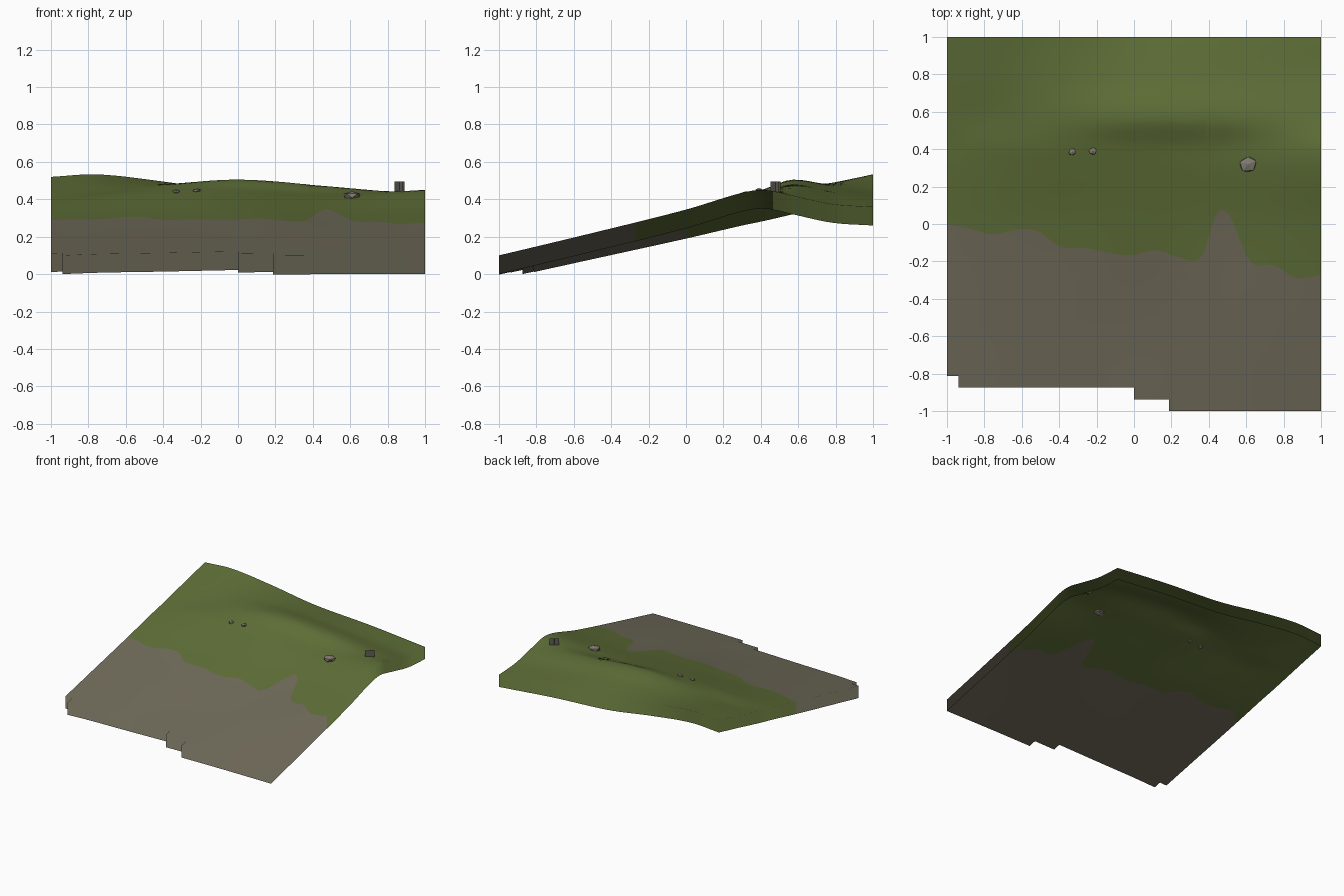
import bpy, bmesh, random
from math import radians
from mathutils import Vector

random.seed(4)
if "Cube" in bpy.data.objects:
    bpy.data.objects.remove(bpy.data.objects["Cube"])


def material(name, rgb):
    m = bpy.data.materials.new(name)
    m.use_nodes = True
    m.diffuse_color = (*rgb, 1)
    m.node_tree.nodes["Principled BSDF"].inputs["Base Color"].default_value = (*rgb, 1)
    return m


grass = material("grass green", (0.117, 0.162, 0.040))
mud = material("mud brown", (0.165, 0.150, 0.104))
stone = material("stone grey", (0.22, 0.20, 0.16))
wood = material("weathered wood", (0.12, 0.11, 0.09))


def spline(xs, vs, x):
    """Smooth curve through the points (xs, vs)."""
    n = len(xs)
    i = max(k for k in range(n - 1) if k == 0 or xs[k] <= x)

    def slope(k):
        a, b = max(k - 1, 0), min(k + 1, n - 1)
        return (vs[b] - vs[a]) / (xs[b] - xs[a])

    d = xs[i + 1] - xs[i]
    t = (x - xs[i]) / d
    return ((2*t**3 - 3*t**2 + 1) * vs[i] + (t**3 - 2*t**2 + t) * d * slope(i)
            + (3*t**2 - 2*t**3) * vs[i + 1] + (t**3 - t**2) * d * slope(i + 1))


# Terrain heights: one cross-section across x for each y
SECTION_X = [-1, -0.75, -0.4, 0, 0.5, 1]
SECTIONS = {
    -1.0: [.07, .08, .085, .095, .10, .10],
    -0.5: [.18, .19, .20, .205, .215, .22],
    0.0: [.29, .305, .32, .335, .325, .345],
    0.3: [.36, .385, .41, .42, .405, .435],
    0.42: [.385, .415, .445, .455, .43, .45],
    0.57: [.42, .44, .475, .505, .468, .42],
    0.78: [.47, .487, .485, .47, .43, .375],
    1.0: [.52, .533, .495, .437, .405, .36],
}


def height(x, y):
    return spline(list(SECTIONS), [spline(SECTION_X, r, x) for r in SECTIONS.values()], y)


def normal(x, y, e=0.01):
    return Vector((height(x - e, y) - height(x + e, y),
                   height(x, y - e) - height(x, y + e), 2 * e)).normalized()


# Line where mud turns to grass
EDGE = [(-1, 0), (-.9, -.02), (-.75, -.055), (-.6, -.025), (-.5, -.045), (-.4, -.12),
        (-.25, -.13), (-.1, -.16), (0, -.165), (.12, -.14), (.25, -.18), (.36, -.18),
        (.43, .03), (.47, .08), (.52, .03), (.62, -.2), (.75, -.22), (.87, -.29), (1, -.27)]
EDGE_X, EDGE_Y = zip(*EDGE)


def front_limit(x):
    """Stepped front border."""
    for limit, y in ((-.9375, -.8125), (0, -.875), (.1875, -.9375)):
        if x < limit:
            return y
    return -1


COLS, MUD_ROWS, GRASS_ROWS, SKIRT = 64, 14, 30, 0.1
xs = [-1 + 2 * i / COLS for i in range(COLS + 1)]
STEP_ROWS = [-1, -.9375, -.875]
bm = bmesh.new()
grid = []
for x in xs:
    b = spline(EDGE_X, EDGE_Y, x)
    ys = (STEP_ROWS
          + [-.8125 + (b + .8125) * j / MUD_ROWS for j in range(MUD_ROWS)]
          + [b + (1 - b) * j / GRASS_ROWS for j in range(GRASS_ROWS + 1)])
    grid.append([bm.verts.new((x, y, height(x, y))) for y in ys])

first_grass = len(STEP_ROWS) + MUD_ROWS
for i in range(COLS):
    limit = front_limit((xs[i] + xs[i + 1]) / 2)
    for j in range(len(grid[0]) - 1):
        if j < len(STEP_ROWS) and STEP_ROWS[j] < limit - .001:
            continue
        f = bm.faces.new((grid[i][j], grid[i+1][j], grid[i+1][j+1], grid[i][j+1]))
        f.material_index = 0 if j >= first_grass else 1
bmesh.ops.delete(bm, geom=[v for v in bm.verts if not v.link_faces], context='VERTS')

# Skirt hanging from the outer border
lower = {}
for e in [e for e in bm.edges if e.is_boundary]:
    loop = e.link_loops[0]
    a, b = loop.vert, loop.link_loop_next.vert
    for v in (a, b):
        if v not in lower:
            lower[v] = bm.verts.new(v.co - Vector((0, 0, SKIRT)))
    f = bm.faces.new((b, a, lower[a], lower[b]))
    f.material_index = loop.face.material_index
for f in bm.faces:
    f.smooth = True
mesh = bpy.data.meshes.new("terrain")
bm.to_mesh(mesh)
bm.free()
mesh.materials.append(grass)
mesh.materials.append(mud)
# The skirt takes the ground's shading so the border blends in
mesh.normals_split_custom_set_from_vertices([normal(v.co.x, v.co.y) for v in mesh.vertices])
bpy.context.collection.objects.link(bpy.data.objects.new("terrain", mesh))


# Rocks half sunk in the ground
def rock(name, x, y, size, turn):
    bpy.ops.mesh.primitive_ico_sphere_add(subdivisions=1, radius=1, rotation=(0, 0, radians(turn)),
                                          location=(x, y, height(x, y) + size[2] * .2))
    ob = bpy.context.object
    ob.name = name
    ob.scale = size
    for v in ob.data.vertices:
        v.co *= random.uniform(.88, 1.08)
    ob.data.materials.append(stone)


rock("large_rock", .61, .32, (.052, .046, .026), 20)
rock("small_rock_left", -.22, .39, (.023, .021, .013), 10)
rock("small_rock_right", -.33, .385, (.022, .02, .013), 50)

# Stump made of two crossed upright sheets
bm = bmesh.new()
for dx, dy in ((.027, .02), (.02, -.027)):
    bm.faces.new([bm.verts.new((.863 + s * dx, .478 + s * dy, z))
                  for s, z in ((-1, .42), (1, .42), (1, .495), (-1, .495))])
mesh = bpy.data.meshes.new("stump")
bm.to_mesh(mesh)
bm.free()
mesh.materials.append(wood)
bpy.context.collection.objects.link(bpy.data.objects.new("stump", mesh))
